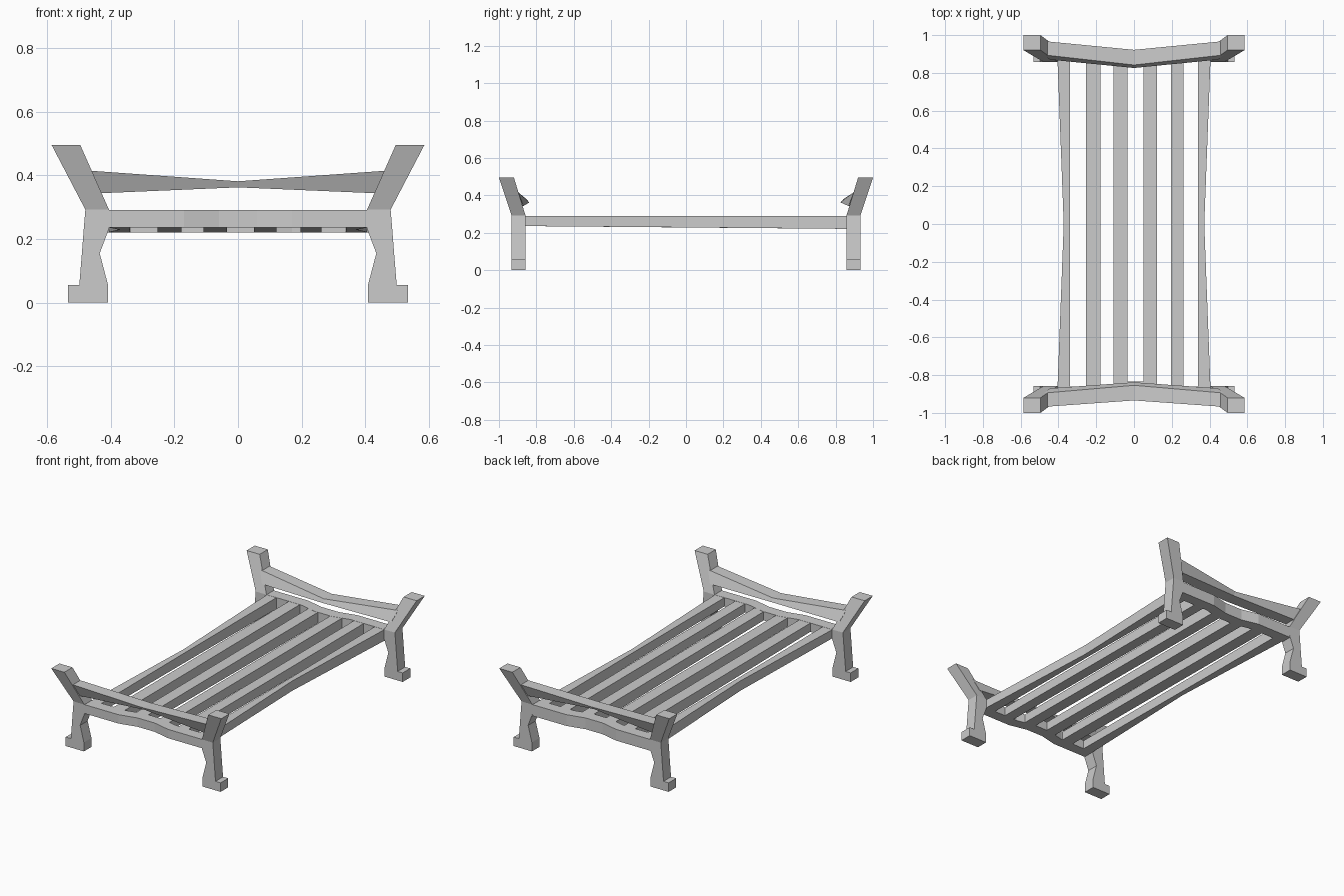
import bpy, bmesh

if "Cube" in bpy.data.objects:
    bpy.data.objects.remove(bpy.data.objects["Cube"])


def loft(name, rings):
    """Skin a list of four-point rings into a closed, flat-shaded solid."""
    bm = bmesh.new()
    vs = [[bm.verts.new(p) for p in ring] for ring in rings]
    for a, b in zip(vs, vs[1:]):
        for i in range(4):
            j = (i + 1) % 4
            bm.faces.new((a[i], a[j], b[j], b[i]))
    bm.faces.new(vs[0])
    bm.faces.new(vs[-1])
    bmesh.ops.remove_doubles(bm, verts=bm.verts, dist=0.0005)
    bmesh.ops.recalc_face_normals(bm, faces=bm.faces)
    mesh = bpy.data.meshes.new(name)
    bm.to_mesh(mesh)
    bm.free()
    obj = bpy.data.objects.new(name, mesh)
    bpy.context.collection.objects.link(obj)
    return obj


# leg sections: z, inner x, outer x, inner y, outer y
LEG = [(0.0, 0.408, 0.533, 0.858, 0.932),
       (0.056, 0.408, 0.533, 0.858, 0.932),
       (0.056, 0.408, 0.498, 0.858, 0.932),
       (0.155, 0.434, 0.490, 0.858, 0.932),
       (0.232, 0.405, 0.484, 0.858, 0.932),
       (0.292, 0.405, 0.479, 0.858, 0.932),
       (0.495, 0.495, 0.585, 0.920, 1.0)]

# end rail stations: x, inward shift
WAVE = [(-0.43, 0), (-0.17, 0), (-0.06, 0.026), (0.06, 0.026), (0.17, 0), (0.43, 0)]

for end, sy, low, dy in (("front", -1, 0.236, 0.012), ("back", 1, 0.221, 0.0)):
    # legs with feet and splayed posts
    for side, sx in (("left", -1), ("right", 1)):
        loft(f"{end}_{side}_leg",
             [[(sx * xi, sy * yi, z), (sx * xo, sy * yi, z),
               (sx * xo, sy * yo, z), (sx * xi, sy * yo, z)]
              for z, xi, xo, yi, yo in LEG])

    # lower end rail, bowed inward in the middle
    loft(f"{end}_end_rail",
         [[(x, sy * (0.86 - d), low), (x, sy * (0.93 - d), low),
           (x, sy * (0.93 - d), 0.291), (x, sy * (0.86 - d), 0.291)]
          for x, d in WAVE])

    # upper rail, pinched and bent inward in the middle
    def upper(s):
        return [(s * 0.475, sy * 0.895, 0.415), (s * 0.475, sy * 0.968, 0.415),
                (s * 0.445, sy * 0.943, 0.343), (s * 0.445, sy * 0.870, 0.343)]
    middle = [(0, sy * (0.842 + dy), 0.381), (0, sy * (0.922 + dy), 0.381),
              (0, sy * (0.905 + dy), 0.362), (0, sy * (0.826 + dy), 0.362)]
    loft(f"{end}_upper_rail", [upper(-1), middle, upper(1)])


def slat(name, stations):
    """Long bar; stations give y, min x, max x, bottom z."""
    loft(name, [[(a, y, z), (b, y, z), (b, y, 0.29), (a, y, 0.29)]
                for y, a, b, z in stations])


# inner slats
for i, (a, b) in enumerate([(-0.253, -0.177), (-0.108, -0.035), (0.05, 0.121), (0.196, 0.262)]):
    slat(f"slat_{i + 1}", [(-0.87, a, b, 0.236), (0.87, a, b, 0.221)])

# waisted side rails
for side, sx in (("left", -1), ("right", 1)):
    slat(f"{side}_side_rail",
         [(-0.87, sx * 0.338, sx * 0.405, 0.236),
          (0.0, sx * 0.340, sx * 0.372, 0.229),
          (0.87, sx * 0.338, sx * 0.405, 0.221)])
